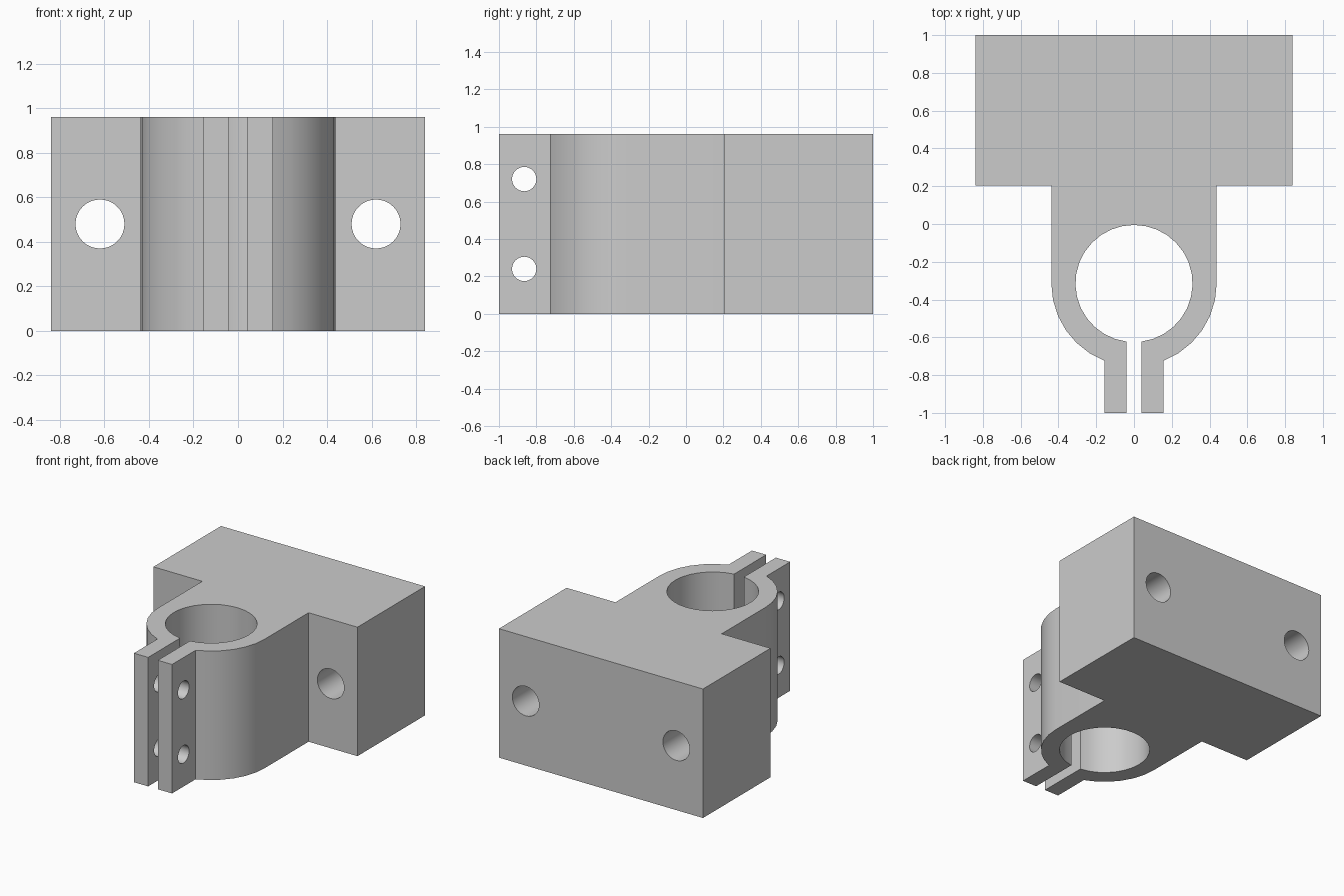
import bpy, bmesh, math
from mathutils import Matrix

cube = bpy.data.objects.get("Cube")
if cube:
    bpy.data.objects.remove(cube, do_unlink=True)

HEIGHT = 0.96
BORE_Y, BORE_R, OUTER_R = -0.315, 0.31, 0.4375
SLOT_X, EAR_X = 0.04, 0.157

grey = bpy.data.materials.new("plain grey")
grey.use_nodes = True
colour = (0.6, 0.6, 0.6, 1)
grey.diffuse_color = colour
grey.node_tree.nodes["Principled BSDF"].inputs["Base Color"].default_value = colour


def add_object(name, bm):
    bmesh.ops.recalc_face_normals(bm, faces=bm.faces)
    mesh = bpy.data.meshes.new(name)
    bm.to_mesh(mesh)
    bm.free()
    mesh.materials.append(grey)
    obj = bpy.data.objects.new(name, mesh)
    bpy.context.collection.objects.link(obj)
    return obj


def arc(radius, start, end, steps):
    angles = [start + (end - start) * i / steps for i in range(steps + 1)]
    return [(radius * math.cos(a), BORE_Y + radius * math.sin(a)) for a in angles]


# Half outline: block, curved collar, ear, slot, then the bore up to its top
ear_angle = -math.acos(EAR_X / OUTER_R)
slot_angle = -math.acos(SLOT_X / BORE_R)
half = [(0.84, 1), (0.84, 0.205), (OUTER_R, 0.205)]
half += arc(OUTER_R, 0, ear_angle, 6)
half += [(EAR_X, -1), (SLOT_X, -1)]
half += arc(BORE_R, slot_angle, math.pi / 2, 15)
outline = half + [(-x, y) for x, y in reversed(half[:-1])]

# Extruded clamp body
bm = bmesh.new()
face = bm.faces.new([bm.verts.new((x, y, 0)) for x, y in outline])
top = bmesh.ops.extrude_face_region(bm, geom=[face])["geom"]
bmesh.ops.translate(bm, vec=(0, 0, HEIGHT),
                    verts=[v for v in top if isinstance(v, bmesh.types.BMVert)])
body = add_object("clamp_mount", bm)


# Drilled holes: two through the block, two through the ears
def drill(name, axis, radius, depth, location):
    bm = bmesh.new()
    turn = Matrix.Rotation(math.pi / 2, 4, axis)
    bmesh.ops.create_cone(bm, cap_ends=True, segments=32, radius1=radius,
                          radius2=radius, depth=depth,
                          matrix=Matrix.Translation(location) @ turn)
    cutter = add_object(name, bm)
    cutter.hide_render = True
    cutter.hide_set(True)
    cut = body.modifiers.new(name, "BOOLEAN")
    cut.operation = "DIFFERENCE"
    cut.solver = "EXACT"
    cut.object = cutter
    return cutter


cutters = [drill("block_hole_cutter", "X", 0.11, 1.2, (x, 0.6, 0.48))
           for x in (-0.62, 0.62)]
cutters += [drill("ear_hole_cutter", "Y", 0.065, 0.6, (0, -0.865, z))
            for z in (0.24, 0.72)]

# Bake the holes and remove the cutters
bpy.context.view_layer.objects.active = body
body.select_set(True)
for name in [m.name for m in body.modifiers]:
    bpy.ops.object.modifier_apply(modifier=name)
for cutter in cutters:
    bpy.data.objects.remove(cutter, do_unlink=True)
bpy.ops.object.shade_smooth_by_angle(angle=math.radians(30))
